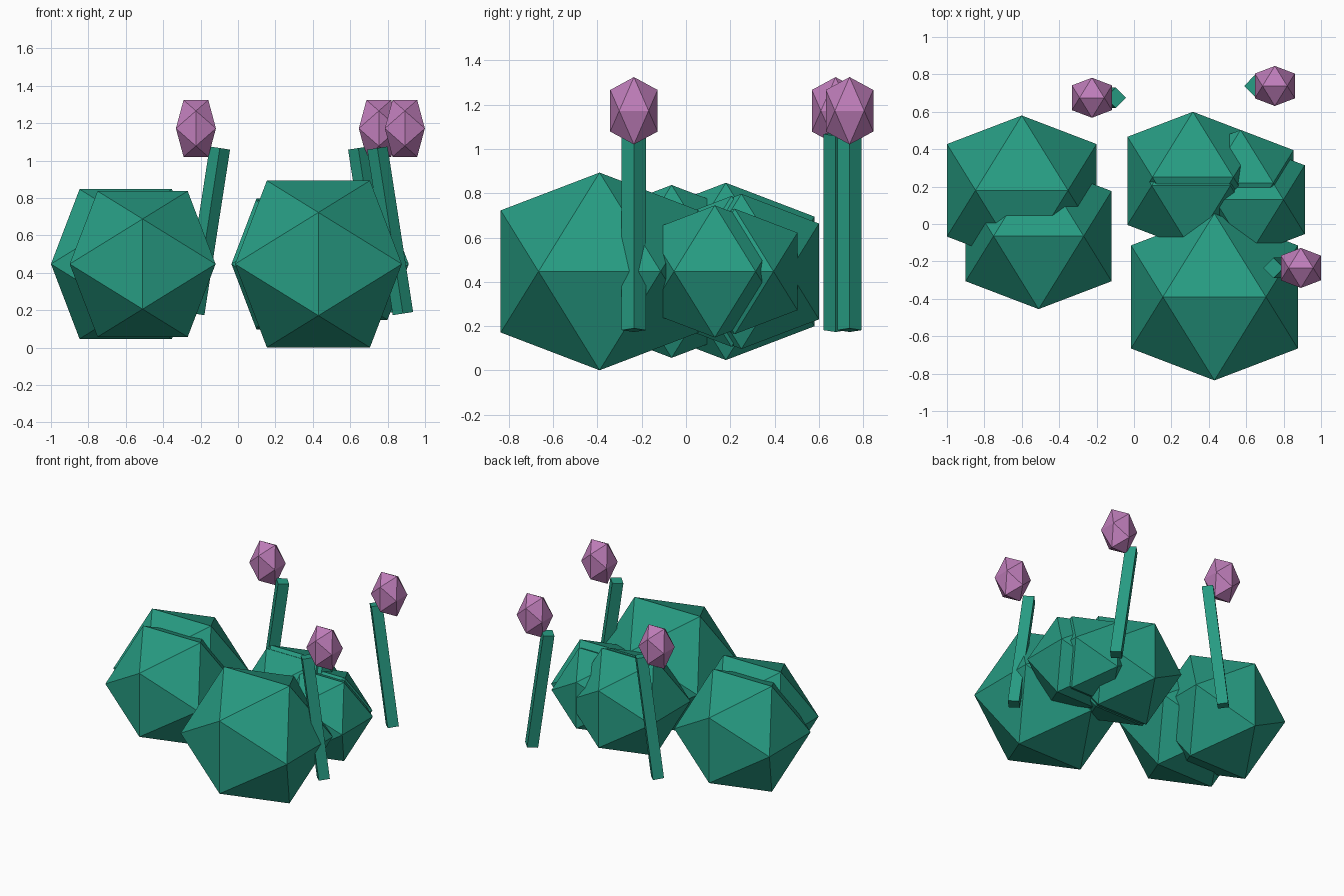
import bpy, bmesh
from mathutils import Vector

if "Cube" in bpy.data.objects:
    bpy.data.objects.remove(bpy.data.objects["Cube"])

PHI = 0.618  # short / long half-extent of an icosahedron


def material(name, rgb):
    m = bpy.data.materials.new(name)
    m.diffuse_color = (*rgb, 1)
    m.use_nodes = True
    m.node_tree.nodes["Principled BSDF"].inputs["Base Color"].default_value = m.diffuse_color
    return m


GREEN = material("leaf green", (0.02, 0.33, 0.225))
PINK = material("blossom pink", (0.515, 0.205, 0.485))


def add_object(name, bm, mat):
    bmesh.ops.recalc_face_normals(bm, faces=bm.faces)
    me = bpy.data.meshes.new(name)
    bm.to_mesh(me)
    bm.free()
    me.materials.append(mat)
    ob = bpy.data.objects.new(name, me)
    bpy.context.collection.objects.link(ob)
    return ob


def icosahedron(name, centre, half, mat, stretch=1.0):
    """Icosahedron with edges along the axes; half is its half-extent."""
    bm = bmesh.new()
    s = half * PHI
    for a in (-1, 1):
        for b in (-1, 1):
            for v in ((0, a * half, b * s), (a * s, 0, b * half), (a * half, b * s, 0)):
                bm.verts.new((v[0], v[1], v[2] * stretch))
    bmesh.ops.convex_hull(bm, input=bm.verts)
    ob = add_object(name, bm, mat)
    ob.location = centre


def stem(name, bottom, top, radius=0.055):
    """Four-sided leaning stem with corners along x and y."""
    bm = bmesh.new()
    axis = (Vector(top) - Vector(bottom)).normalized()
    side = Vector((0, 1, 0))
    across = side.cross(axis)
    for end in (bottom, top):
        for d in (across, side, -across, -side):
            bm.verts.new(Vector(end) + d * radius)
    v = list(bm.verts)
    bm.faces.new(v[:4])
    bm.faces.new(v[4:])
    for i in range(4):
        j = (i + 1) % 4
        bm.faces.new((v[i], v[j], v[j + 4], v[i + 4]))
    add_object(name, bm, GREEN)


# Bush clumps: x, y, half-extent
clumps = [
    (0.43, -0.39, 0.446),
    (-0.60, 0.18, 0.40),
    (-0.51, -0.065, 0.39),
    (0.315, 0.25, 0.35),
    (0.305, 0.205, 0.34),
    (0.57, 0.22, 0.283),
    (0.615, 0.13, 0.298),
]
for i, (x, y, h) in enumerate(clumps, 1):
    icosahedron(f"bush_clump_{i}", (x, y, 0.447), h, GREEN)

# Flowers: blossom x, y, stem top x, lean direction
flowers = [
    (0.892, -0.235, 0.745, 1),
    (0.753, 0.738, 0.643, 1),
    (-0.225, 0.675, -0.097, -1),
]
for i, (x, y, top_x, lean) in enumerate(flowers, 1):
    stem(f"flower_stem_{i}", (top_x + lean * 0.137, y, 0.182), (top_x, y, 1.067))
    icosahedron(f"blossom_{i}", (x, y, 1.172), 0.107, PINK, stretch=1.42)
